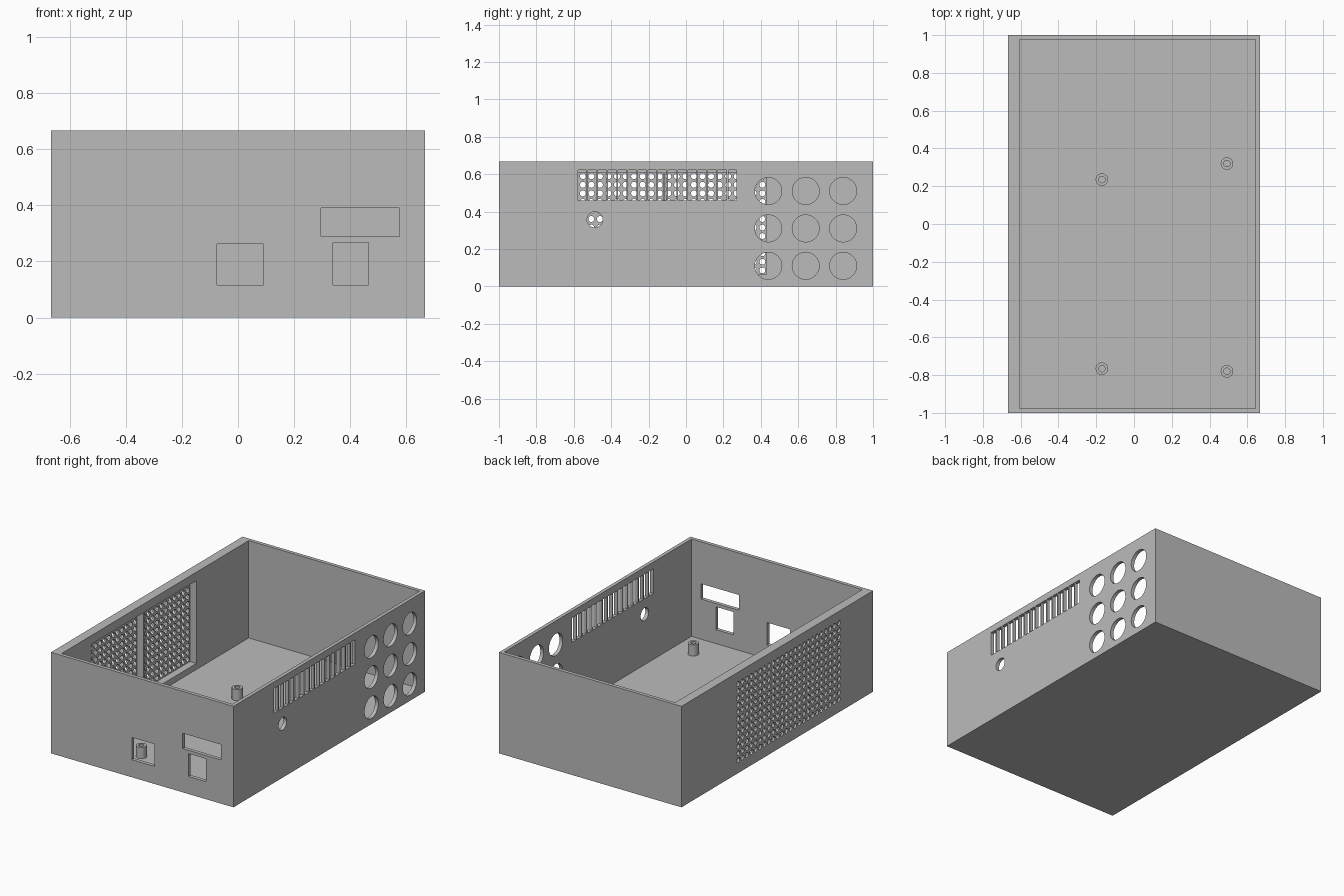
import bpy
import bmesh
from math import pi, radians
from mathutils import Matrix, Vector

cube = bpy.data.objects.get("Cube")
if cube:
    bpy.data.objects.remove(cube)

grey = bpy.data.materials.new("plain grey")
grey.use_nodes = True
colour = (0.5, 0.5, 0.5, 1)
grey.diffuse_color = colour
grey.node_tree.nodes["Principled BSDF"].inputs["Base Color"].default_value = colour

W, L, H = 0.667, 1.0, 0.667      # half width, half length, height
T = 0.024                        # wall and floor thickness
FAN_WALL = -0.605                # inner face of the thick left wall


def box(bm, x, y, z):
    """Add a box given its (min, max) range on each axis."""
    ranges = (x, y, z)
    centre = Vector([(a + b) / 2 for a, b in ranges])
    size = [b - a for a, b in ranges]
    bmesh.ops.create_cube(bm, size=1, matrix=Matrix.Translation(centre) @ Matrix.Diagonal((*size, 1)))


def cylinder(bm, centre, radius, depth, segments, axis="Z"):
    turn = Matrix.Rotation(pi / 2, 4, "Y") if axis == "X" else Matrix()
    bmesh.ops.create_cone(bm, cap_ends=True, segments=segments, radius1=radius, radius2=radius,
                          depth=depth, matrix=Matrix.Translation(centre) @ turn)


def make(name, bm):
    mesh = bpy.data.meshes.new(name)
    bm.to_mesh(mesh)
    bm.free()
    mesh.materials.append(grey)
    obj = bpy.data.objects.new(name, mesh)
    bpy.context.collection.objects.link(obj)
    return obj


def cut(target, bm):
    """Subtract the cutter shapes from the target and discard the cutter."""
    cutter = make("cutter", bm)
    cutter.hide_render = True
    mod = target.modifiers.new("cut", "BOOLEAN")
    mod.operation, mod.solver, mod.object = "DIFFERENCE", "EXACT", cutter
    bpy.context.view_layer.objects.active = target
    bpy.ops.object.modifier_apply(modifier=mod.name)
    bpy.data.objects.remove(cutter)


def smooth(obj):
    bpy.ops.object.select_all(action="DESELECT")
    obj.select_set(True)
    bpy.context.view_layer.objects.active = obj
    bpy.ops.object.shade_smooth_by_angle(angle=radians(30))


# Open-topped case
bm = bmesh.new()
box(bm, (-W, W), (-L, L), (0, H))
case = make("case", bm)
bm = bmesh.new()
box(bm, (FAN_WALL, W - T), (-L + T, L - T), (T, H + 0.1))
cut(case, bm)

# Two square fan recesses inside the left wall
bm = bmesh.new()
for y0, y1 in ((-0.667, -0.124), (-0.112, 0.43)):
    box(bm, (-W + 0.014, FAN_WALL + 0.05), (y0, y1), (0.064, 0.61))
cut(case, bm)

# Air holes through the thin part of the left wall
bm = bmesh.new()
pitch = 0.0457
for i in range(24):
    for j in range(12):
        cylinder(bm, (-W, -0.643 + pitch * i, 0.086 + pitch * j), 0.016, 0.08, 16, "X")
cut(case, bm)

# Right wall: vent slots, round ports and a small cable hole
bm = bmesh.new()
right = (W - 0.06, W + 0.06)
for i in range(16):
    y = -0.578 + 0.0536 * i
    box(bm, right, (y, y + 0.045), (0.46, 0.622))
for y in (0.44, 0.64, 0.84):
    for z in (0.11, 0.31, 0.51):
        cylinder(bm, (W, y, z), 0.072, 0.12, 48, "X")
cylinder(bm, (W, -0.487, 0.357), 0.042, 0.12, 32, "X")
cut(case, bm)

# Front wall: three connector openings
bm = bmesh.new()
for x, z in (((-0.075, 0.09), (0.116, 0.263)),
             ((0.338, 0.465), (0.116, 0.267)),
             ((0.296, 0.575), (0.289, 0.39))):
    box(bm, x, (-L - 0.06, -L + 0.06), z)
cut(case, bm)
smooth(case)

# Hollow board standoffs on the floor
for n, (x, y) in enumerate(((-0.17, 0.235), (0.492, 0.32), (-0.17, -0.766), (0.492, -0.78))):
    bm = bmesh.new()
    cylinder(bm, (x, y, T + 0.036), 0.033, 0.076, 32)
    post = make(f"standoff_{n + 1}", bm)
    bm = bmesh.new()
    cylinder(bm, (x, y, T + 0.06), 0.017, 0.116, 24)
    cut(post, bm)
    smooth(post)
